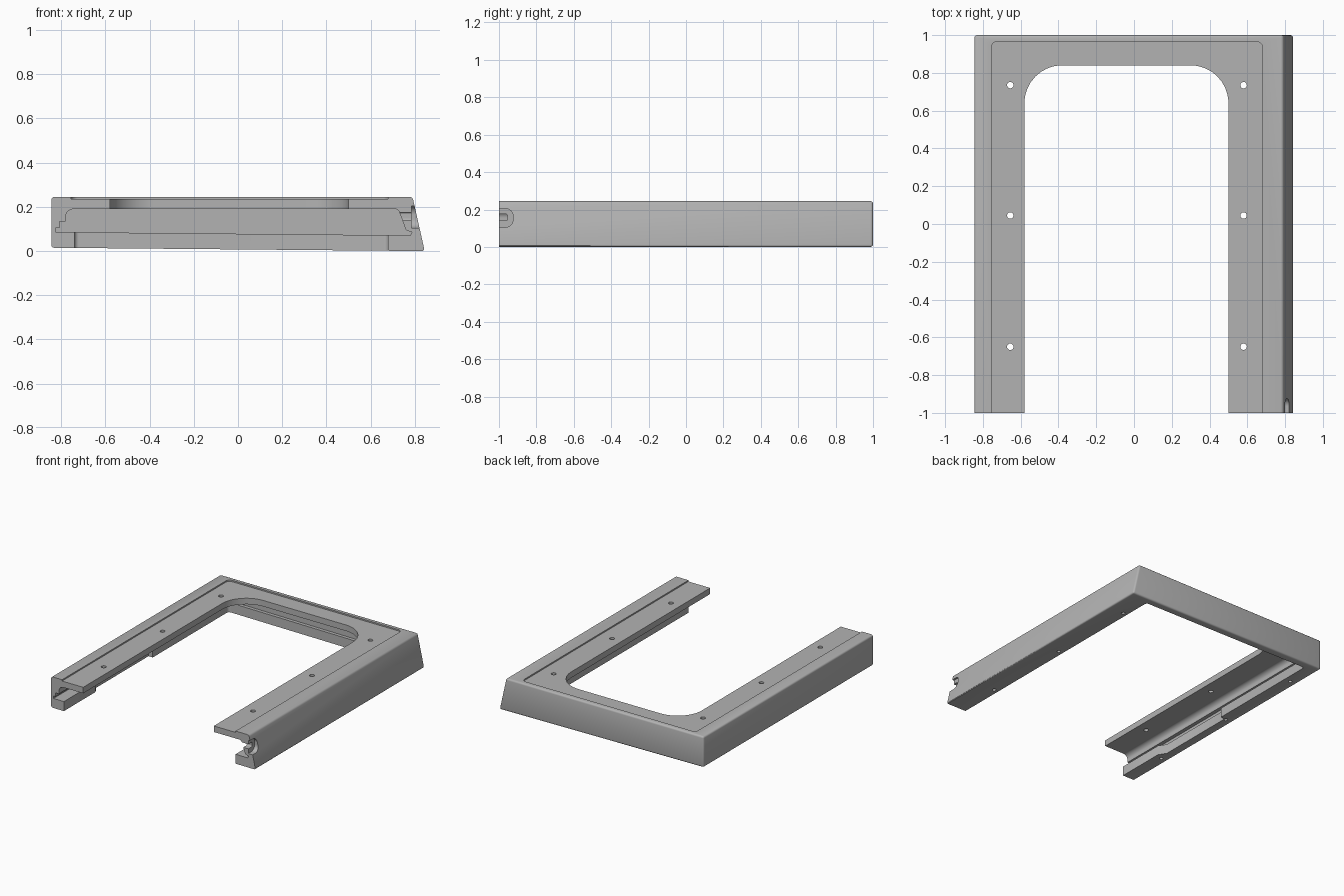
import bpy, bmesh, math
from mathutils import Vector

cube = bpy.data.objects.get("Cube")
if cube:
    bpy.data.objects.remove(cube, do_unlink=True)

grey = bpy.data.materials.new("mid grey")
grey.use_nodes = True
grey.diffuse_color = (0.45, 0.45, 0.45, 1)
grey.node_tree.nodes["Principled BSDF"].inputs["Base Color"].default_value = grey.diffuse_color


def rounded(corners, steps=10):
    """Outline from (u, v, radius) corners, with an arc at each radius."""
    out = []
    for i, (u, v, r) in enumerate(corners):
        p = Vector((u, v))
        if not r:
            out.append(p)
            continue
        a = (Vector(corners[i - 1][:2]) - p).normalized()
        b = (Vector(corners[(i + 1) % len(corners)][:2]) - p).normalized()
        half = a.angle(b) / 2
        centre = p + (a + b).normalized() * r / math.sin(half)
        start, end = p + a * r / math.tan(half), p + b * r / math.tan(half)
        for k in range(steps + 1):
            d = start.lerp(end, k / steps) - centre
            out.append(centre + d.normalized() * r)
    return out


def prism(name, corners, axis, lo, hi):
    """Extrude an outline along x, y or z."""
    place = {"x": lambda u, v, w: (w, u, v),
             "y": lambda u, v, w: (u, w, v),
             "z": lambda u, v, w: (u, v, w)}[axis]
    bm = bmesh.new()
    face = bm.faces.new([bm.verts.new(place(p.x, p.y, lo)) for p in rounded(corners)])
    ext = bmesh.ops.extrude_face_region(bm, geom=[face])
    move = Vector(place(0, 0, hi - lo))
    bmesh.ops.translate(bm, vec=move, verts=[g for g in ext["geom"] if isinstance(g, bmesh.types.BMVert)])
    bmesh.ops.recalc_face_normals(bm, faces=bm.faces[:])
    mesh = bpy.data.meshes.new(name)
    bm.to_mesh(mesh)
    bm.free()
    mesh.materials.append(grey)
    ob = bpy.data.objects.new(name, mesh)
    bpy.context.collection.objects.link(ob)
    return ob


def cut(tool):
    """Subtract a tool from the frame, then drop the tool."""
    tool.hide_render = True
    mod = frame.modifiers.new("cut", "BOOLEAN")
    mod.operation, mod.solver, mod.object = "DIFFERENCE", "EXACT", tool
    bpy.context.view_layer.objects.active = frame
    bpy.ops.object.modifier_apply(modifier=mod.name)
    bpy.data.objects.remove(tool, do_unlink=True)


def bay(left, right, back, r):
    """Plan outline open past the front end."""
    return [(left, -1.1, 0), (right, -1.1, 0), (right, back, r), (left, back, r)]


# Outer block with one sloping side and softened edges
frame = prism("frame", [(-0.845, 0.015, 0), (0.845, 0, 0), (0.79, 0.245, 0), (-0.845, 0.245, 0)], "y", -1, 1)
bm = bmesh.new()
bm.from_mesh(frame.data)
edges = [e for e in bm.edges if any(v.co.y > 0 for v in e.verts)]
bmesh.ops.bevel(bm, geom=edges, offset=0.013, segments=3, profile=0.5, affect="EDGES")
bm.to_mesh(frame.data)
bm.free()

# Shallow top recess, opening in the top plate, opening between the lower lips
cut(prism("recess", bay(-0.755, 0.68, 0.965, 0.03), "z", 0.235, 0.4))
cut(prism("top_opening", bay(-0.58, 0.5, 0.84, 0.2), "z", 0.15, 0.4))
cut(prism("lower_opening", bay(-0.74, 0.68, 0.945, 0.02), "z", -0.1, 0.12))

# Stepped channel running under the top plate
channel = [(-0.825, 0.086, 0), (0.78, 0.071, 0), (0.787, 0.085, 0), (0.76, 0.095, 0), (0.725, 0.19, 0.02),
           (-0.78, 0.19, 0.035), (-0.78, 0.133, 0), (-0.808, 0.133, 0), (-0.808, 0.105, 0), (-0.825, 0.105, 0)]
cut(prism("channel", channel, "y", -1.1, 0.97))

# Relief in the left lower lip, with a slanted front end
cut(prism("lip_relief", [(-0.775, -0.57, 0), (-0.73, -0.64, 0), (-0.73, 0.05, 0), (-0.775, 0.05, 0)], "z", -0.1, 0.12))

# Screw holes through the plate and the lower lips
for y in (-0.65, 0.045, 0.735):
    for x, lo, hi in ((-0.655, 0.15, 0.4), (0.58, 0.15, 0.4), (-0.79, -0.1, 0.12), (0.715, -0.1, 0.12)):
        r = 0.017 if lo > 0 else 0.013
        ring = [(x + r * math.cos(k * math.tau / 20), y + r * math.sin(k * math.tau / 20), 0) for k in range(20)]
        cut(prism("screw_hole", ring, "z", lo, hi))

# Pocket and slot at the front of the sloping side
for name, back, bottom, top, r, lo, hi in (("pocket", -0.925, 0.105, 0.205, 0.04, 0.785, 0.95),
                                           ("slot", -0.955, 0.14, 0.175, 0.008, 0.7, 0.8)):
    cut(prism(name, [(-1.1, bottom, 0), (back, bottom, r), (back, top, r), (-1.1, top, 0)], "x", lo, hi))

bpy.ops.object.select_all(action="DESELECT")
frame.select_set(True)
bpy.context.view_layer.objects.active = frame
bpy.ops.object.shade_smooth_by_angle(angle=math.radians(35))
